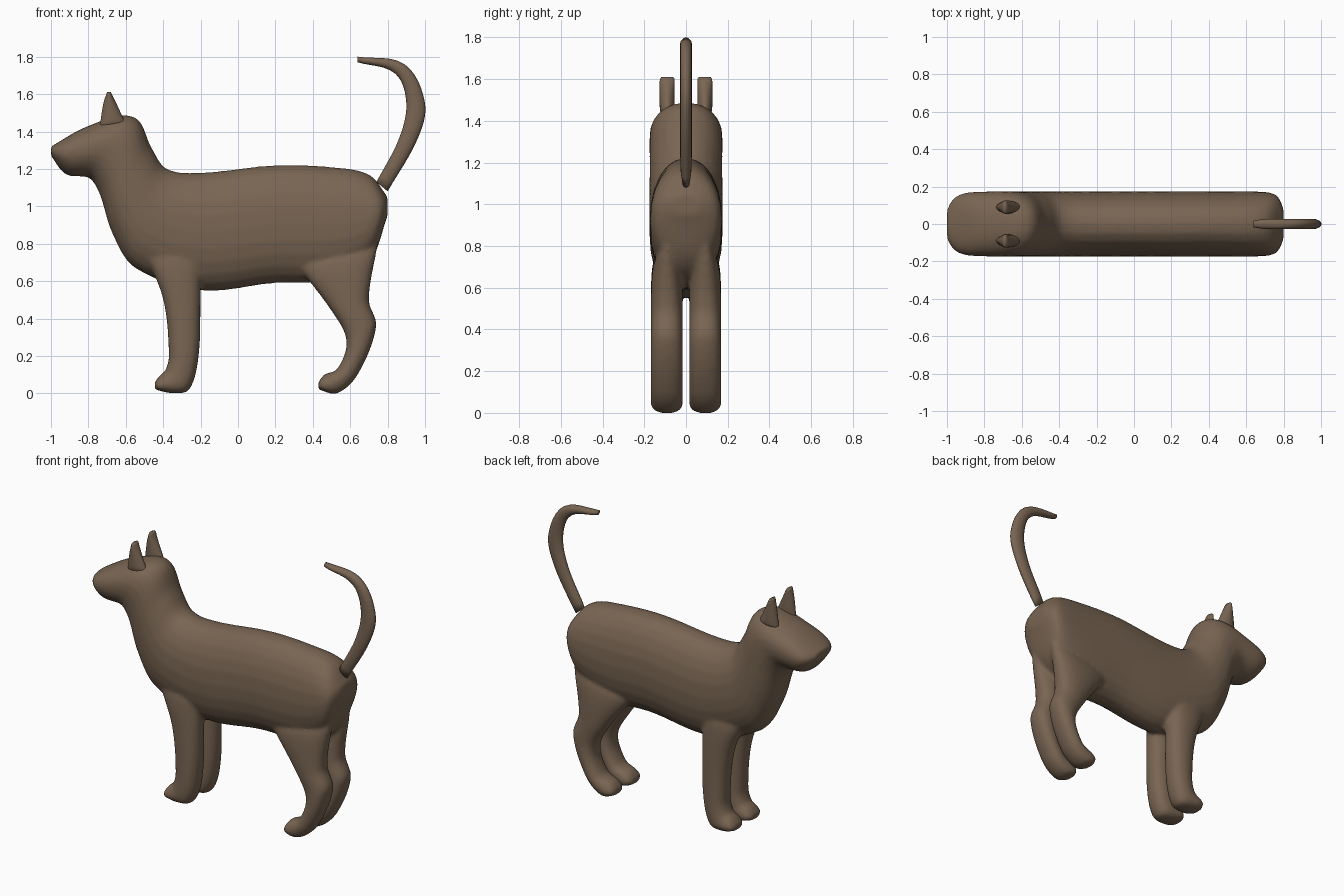
import bpy
import bmesh
import math
from mathutils import Vector
from mathutils.geometry import interpolate_bezier

STEPS = 6  # rings between neighbouring outline points

cube = bpy.data.objects.get("Cube")
if cube:
    bpy.data.objects.remove(cube, do_unlink=True)

fur = bpy.data.materials.new("brown fur")
fur.use_nodes = True
fur.diffuse_color = (0.19, 0.13, 0.085, 1)
shader = fur.node_tree.nodes["Principled BSDF"]
shader.inputs["Base Color"].default_value = fur.diffuse_color


def smooth_line(points):
    """Sample a soft curve through a few (x, z) outline points."""
    knots = [Vector((x, 0, z)) for x, z in points]
    padded = [knots[0]] + knots + [knots[-1]]
    tangents = [(after - before).normalized()
                for before, after in zip(padded, padded[2:])]
    samples = []
    for index in range(len(knots) - 1):
        start, end = knots[index], knots[index + 1]
        reach = (end - start).length / 3
        samples += interpolate_bezier(
            start, start + tangents[index] * reach,
            end - tangents[index + 1] * reach, end, STEPS + 1)[:-1]
    return samples + [knots[-1]]


def signed_power(value, exponent):
    return math.copysign(abs(value) ** exponent, value)


def add_loft(bm, rear_line, front_line, half_width, y=0, squareness=2, sides=24):
    """Skin oval rings between two side outlines, rounding off both ends."""
    pairs = list(zip(smooth_line(rear_line), smooth_line(front_line)))
    loops = []
    for index, (rear, front) in enumerate(pairs):
        along = (2 * index + 1) / len(pairs) - 1
        width = half_width * math.sqrt(1 - abs(along) ** 12)
        middle, reach = (rear + front) / 2, (rear - front) / 2
        loop = []
        for side in range(sides):
            angle = math.tau * side / sides
            across = signed_power(math.cos(angle), 2 / squareness)
            outward = signed_power(math.sin(angle), 2 / squareness)
            offset = Vector((0, y + width * outward, 0))
            loop.append(bm.verts.new(middle + reach * across + offset))
        loops.append(loop)

    faces = [bm.faces.new(loops[0]), bm.faces.new(loops[-1])]
    for lower, upper in zip(loops, loops[1:]):
        for side in range(sides):
            following = (side + 1) % sides
            faces.append(bm.faces.new((lower[side], upper[side],
                                       upper[following], lower[following])))
    bmesh.ops.recalc_face_normals(bm, faces=faces)


def add_leg_pair(bm, rear_line, front_line, toe_x):
    """Mirror a leg to both sides, each ending in the same rounded paw."""
    paw_sole = [(toe_x + 0.1, 0), (toe_x, 0.02)]
    paw_top = [(toe_x + 0.03, 0.1), (toe_x, 0.06)]
    for side in (-1, 1):
        add_loft(bm, rear_line + paw_sole, front_line + paw_top,
                 half_width=0.077, y=side * 0.092, squareness=2.3)


def make_object(name, bm):
    mesh = bpy.data.meshes.new(name)
    bm.to_mesh(mesh)
    bm.free()
    mesh.materials.append(fur)
    mesh.shade_smooth()
    part = bpy.data.objects.new(name, mesh)
    bpy.context.collection.objects.link(part)
    return part


# Rump, trunk, neck and head, from the tail root to the nose
body_mesh = bmesh.new()
back_line = [(0.8, 1.05), (0.7, 1.17), (0.5, 1.21), (0.2, 1.22), (-0.2, 1.18),
             (-0.38, 1.2), (-0.46, 1.31), (-0.56, 1.48), (-0.8, 1.43), (-1, 1.32)]
belly_line = [(0.8, 0.95), (0.7, 0.7), (0.5, 0.6), (0.2, 0.59), (-0.2, 0.55),
              (-0.55, 0.67), (-0.67, 0.85), (-0.78, 1.14), (-0.92, 1.17), (-1, 1.27)]
add_loft(body_mesh, back_line, belly_line, half_width=0.175, squareness=2.15)

# Hind legs with a bent hock, then the straighter front legs
add_leg_pair(body_mesh,
             [(0.75, 0.8), (0.7, 0.5), (0.74, 0.36), (0.64, 0.1)],
             [(0.3, 0.7), (0.5, 0.44), (0.58, 0.28), (0.53, 0.13)],
             toe_x=0.43)
add_leg_pair(body_mesh,
             [(-0.2, 0.8), (-0.2, 0.5), (-0.21, 0.2), (-0.26, 0.02)],
             [(-0.5, 0.75), (-0.4, 0.5), (-0.37, 0.2), (-0.39, 0.12)],
             toe_x=-0.445)
body = make_object("body", body_mesh)

# Fuse the limbs into one soft skin
fuse = body.modifiers.new("fuse", "REMESH")
fuse.mode = "VOXEL"
fuse.voxel_size = 0.012
fuse.use_smooth_shade = True
soften = body.modifiers.new("soften", "SMOOTH")
soften.iterations = 8

# Upright ears with a lens-shaped base
for name, side in (("left_ear", 1), ("right_ear", -1)):
    ear_mesh = bmesh.new()
    add_loft(ear_mesh,
             [(-0.74, 1.42), (-0.72, 1.55), (-0.7, 1.61)],
             [(-0.6, 1.44), (-0.65, 1.55), (-0.68, 1.61)],
             half_width=0.036, y=side * 0.09, squareness=1.8)
    make_object(name, ear_mesh)

# Raised tail curling forward at the tip
tail_mesh = bmesh.new()
add_loft(tail_mesh,
         [(0.8, 1.08), (0.96, 1.36), (1, 1.55), (0.89, 1.76), (0.64, 1.8)],
         [(0.74, 1.13), (0.86, 1.36), (0.9, 1.55), (0.84, 1.71), (0.64, 1.77)],
         half_width=0.028, sides=16)
make_object("tail", tail_mesh)
